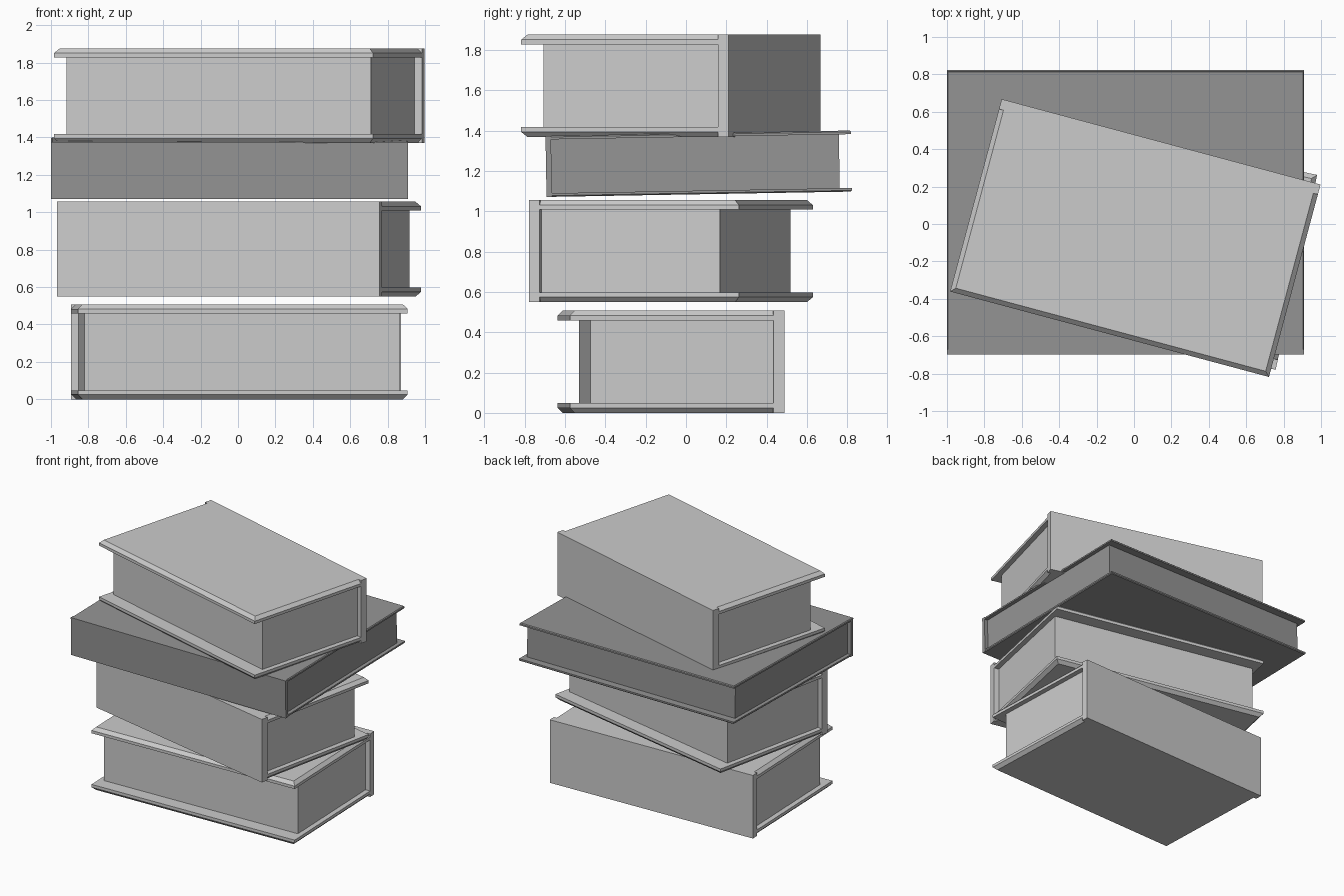
import bpy, bmesh
from math import radians
from mathutils import Matrix, Vector

if "Cube" in bpy.data.objects:
    bpy.data.objects.remove(bpy.data.objects["Cube"])


def finish(name, bm, matrix, mat):
    bmesh.ops.recalc_face_normals(bm, faces=bm.faces)
    me = bpy.data.meshes.new(name)
    bm.to_mesh(me)
    bm.free()
    ob = bpy.data.objects.new(name, me)
    bpy.context.collection.objects.link(ob)
    ob.matrix_world = matrix
    if mat:
        me.materials.append(mat)
    return ob


def add_box(bm, lo, hi):
    lo, hi = Vector(lo), Vector(hi)
    m = Matrix.Translation((lo + hi) / 2) @ Matrix.Diagonal((*(hi - lo), 1))
    return bmesh.ops.create_cube(bm, size=1, matrix=m)["verts"]


def book(label, center, turn, tilt, w, d, h, spine, board, chamfer, side_gap, front_gap, mat=None):
    """Closed hardback, spine on local +y, opening on local -y."""
    m = (Matrix.Translation(center) @ Matrix.Rotation(radians(tilt), 4, 'X')
         @ Matrix.Rotation(radians(turn), 4, 'Z'))
    x, y, z = w / 2, d / 2, h / 2

    # cover: square spine plus two boards with chamfered outer rims
    bm = bmesh.new()
    add_box(bm, (-x, y - spine, -z), (x, y, z))
    for s in (1, -1):
        a, b = sorted((s * z, s * (z - board)))
        verts = add_box(bm, (-x, -y, a), (x, y - spine, b))
        joint = y - spine - 1e-4
        rim = [e for e in {e for v in verts for e in v.link_edges}
               if all(abs(v.co.z - s * z) < 1e-4 for v in e.verts)
               and not all(v.co.y > joint for v in e.verts)]
        bmesh.ops.bevel(bm, geom=rim, offset=chamfer, segments=1,
                        affect='EDGES', clamp_overlap=True)
    finish(label + "_cover", bm, m, mat)

    # page block set back from the cover on three sides
    bm = bmesh.new()
    add_box(bm, (-x + side_gap, -y + front_gap, -z + board),
            (x - side_gap, y - spine, z - board))
    finish(label + "_pages", bm, m, mat)


dark = bpy.data.materials.new("dark_grey")
dark.diffuse_color = (0.3, 0.3, 0.3, 1)
dark.use_nodes = True
dark.node_tree.nodes["Principled BSDF"].inputs["Base Color"].default_value = dark.diffuse_color

thick = dict(tilt=0, w=1.765, d=1.065, h=0.507, spine=0.055, board=0.048,
             chamfer=0.025, side_gap=0.04, front_gap=0.105)

# three thick books and one wide thin book, bottom to top
book("bottom_book", (0.007, -0.075, 0.2535), 2, **thick)
book("second_book", (0.005, -0.075, 0.8025), 168, **thick)
book("wide_book", (-0.045, 0.063, 1.236), 180, 1.0, w=1.91, d=1.515, h=0.303,
     spine=0.027, board=0.018, chamfer=0.006, side_gap=0.03, front_gap=0.06, mat=dark)
book("top_book", (0.007, -0.075, 1.6225), -15, **thick)
